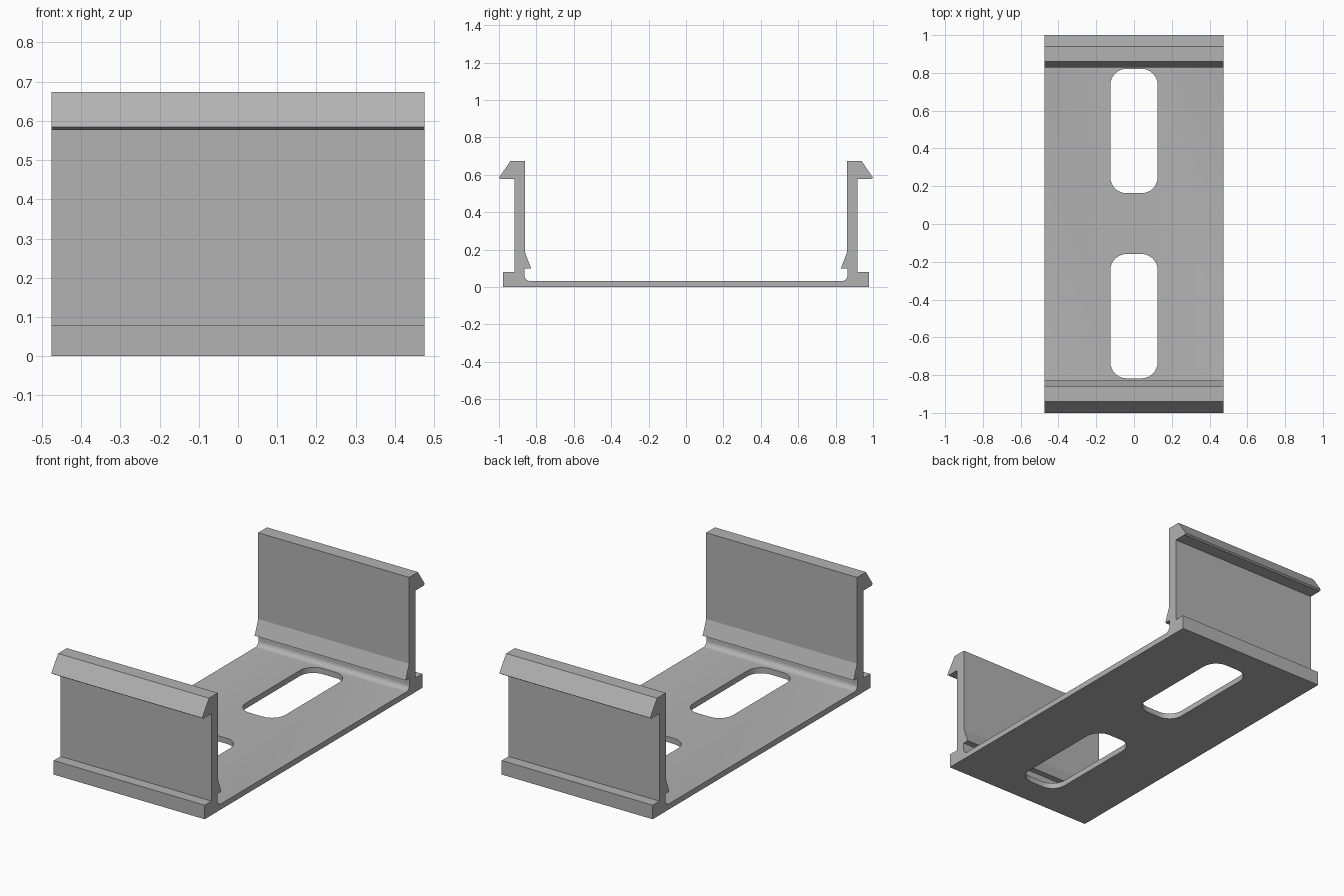
import bpy, bmesh, math

cube = bpy.data.objects.get("Cube")
if cube:
    bpy.data.objects.remove(cube, do_unlink=True)

grey = bpy.data.materials.new("plain grey")
grey.use_nodes = True
COLOUR = (0.45, 0.45, 0.45, 1)
grey.diffuse_color = COLOUR
grey.node_tree.nodes["Principled BSDF"].inputs["Base Color"].default_value = COLOUR

HALF_WIDTH = 0.475


def arc(cx, cy, r, start, end, steps=6):
    angles = [math.radians(start + (end - start) * i / steps) for i in range(steps + 1)]
    return [(cx + r * math.cos(a), cy + r * math.sin(a)) for a in angles]


def prism(name, points, offset):
    """Extrude a closed outline of 3D points along an offset."""
    bm = bmesh.new()
    face = bm.faces.new([bm.verts.new(p) for p in points])
    ext = bmesh.ops.extrude_face_region(bm, geom=[face])
    moved = [g for g in ext["geom"] if isinstance(g, bmesh.types.BMVert)]
    bmesh.ops.translate(bm, verts=moved, vec=offset)
    bmesh.ops.recalc_face_normals(bm, faces=bm.faces)
    mesh = bpy.data.meshes.new(name)
    bm.to_mesh(mesh)
    bm.free()
    mesh.materials.append(grey)
    obj = bpy.data.objects.new(name, mesh)
    bpy.context.collection.objects.link(obj)
    return obj


# Half of the side profile: foot, wall, hooked rim, inner lip, rounded floor corner
half = [(0.978, 0), (0.978, 0.08), (0.917, 0.08), (0.917, 0.577),
        (0.99, 0.577), (1.0, 0.584), (0.939, 0.674), (0.86, 0.674),
        (0.86, 0.183), (0.828, 0.1), (0.863, 0.1)]
half += arc(0.833, 0.062, 0.03, 0, -90)
profile = half + [(-y, z) for y, z in reversed(half)]
bracket = prism("clip_bracket", [(-HALF_WIDTH, y, z) for y, z in profile],
                (2 * HALF_WIDTH, 0, 0))

# Two rounded slots through the floor
SLOT_X, SLOT_Y, RADIUS = 0.125, 0.329, 0.085
for label, centre in (("front", -0.488), ("back", 0.492)):
    outline = []
    for sx, sy, start in ((1, 1, 0), (-1, 1, 90), (-1, -1, 180), (1, -1, 270)):
        outline += arc(sx * (SLOT_X - RADIUS), centre + sy * (SLOT_Y - RADIUS),
                       RADIUS, start, start + 90, 8)
    cutter = prism(label + "_slot_cutter", [(x, y, -0.1) for x, y in outline], (0, 0, 0.18))
    cutter.hide_render = True
    cut = bracket.modifiers.new(label + "_slot", "BOOLEAN")
    cut.operation = "DIFFERENCE"
    cut.solver = "EXACT"
    cut.object = cutter
    bpy.context.view_layer.objects.active = bracket
    bpy.ops.object.modifier_apply(modifier=cut.name)
    bpy.data.objects.remove(cutter, do_unlink=True)

# Smooth the rounded corners, keep the other edges sharp
bpy.ops.object.select_all(action="DESELECT")
bracket.select_set(True)
bpy.context.view_layer.objects.active = bracket
bpy.ops.object.shade_smooth_by_angle(angle=math.radians(20))
